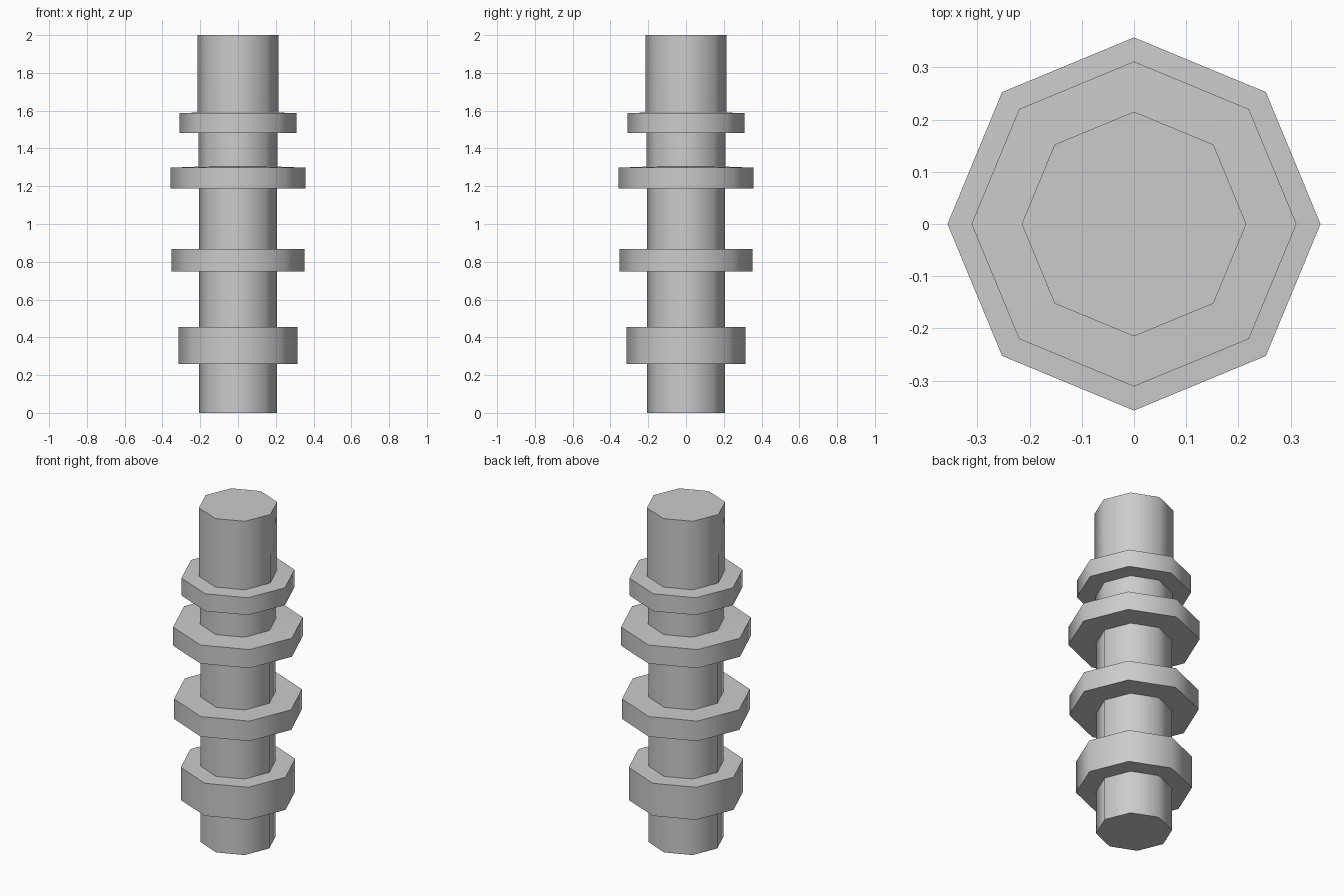
import bpy, bmesh, math

if "Cube" in bpy.data.objects:
    bpy.data.objects.remove(bpy.data.objects["Cube"])

SIDES = 8

# Outline of the shaft with its four collars: (radius, height), bottom to top
profile = [
    (0.207, 0.0), (0.207, 0.26),
    (0.315, 0.26), (0.315, 0.455),      # lowest collar
    (0.207, 0.455), (0.207, 0.748),
    (0.352, 0.748), (0.352, 0.868),     # second collar
    (0.207, 0.868), (0.207, 1.187),
    (0.357, 1.187), (0.357, 1.298),     # third collar
    (0.209, 1.304), (0.209, 1.483),
    (0.311, 1.483), (0.311, 1.587),     # top collar
    (0.214, 1.59), (0.215, 2.0),
]

# Sweep the outline around z as octagonal rings, corners on the axes
bm = bmesh.new()
rings = []
for r, z in profile:
    rings.append([bm.verts.new((r * math.cos(math.tau * i / SIDES),
                                r * math.sin(math.tau * i / SIDES), z))
                  for i in range(SIDES)])
for low, high in zip(rings, rings[1:]):
    for i in range(SIDES):
        j = (i + 1) % SIDES
        bm.faces.new((low[i], low[j], high[j], high[i]))

# End caps
bm.faces.new(rings[0][::-1])
bm.faces.new(rings[-1])
bmesh.ops.recalc_face_normals(bm, faces=bm.faces)

mesh = bpy.data.meshes.new("collared_shaft")
bm.to_mesh(mesh)
bm.free()
shaft = bpy.data.objects.new("collared_shaft", mesh)
bpy.context.collection.objects.link(shaft)

# Smooth around the sides, sharp at the collar edges
bpy.context.view_layer.objects.active = shaft
shaft.select_set(True)
bpy.ops.object.shade_smooth_by_angle(angle=math.radians(60))
